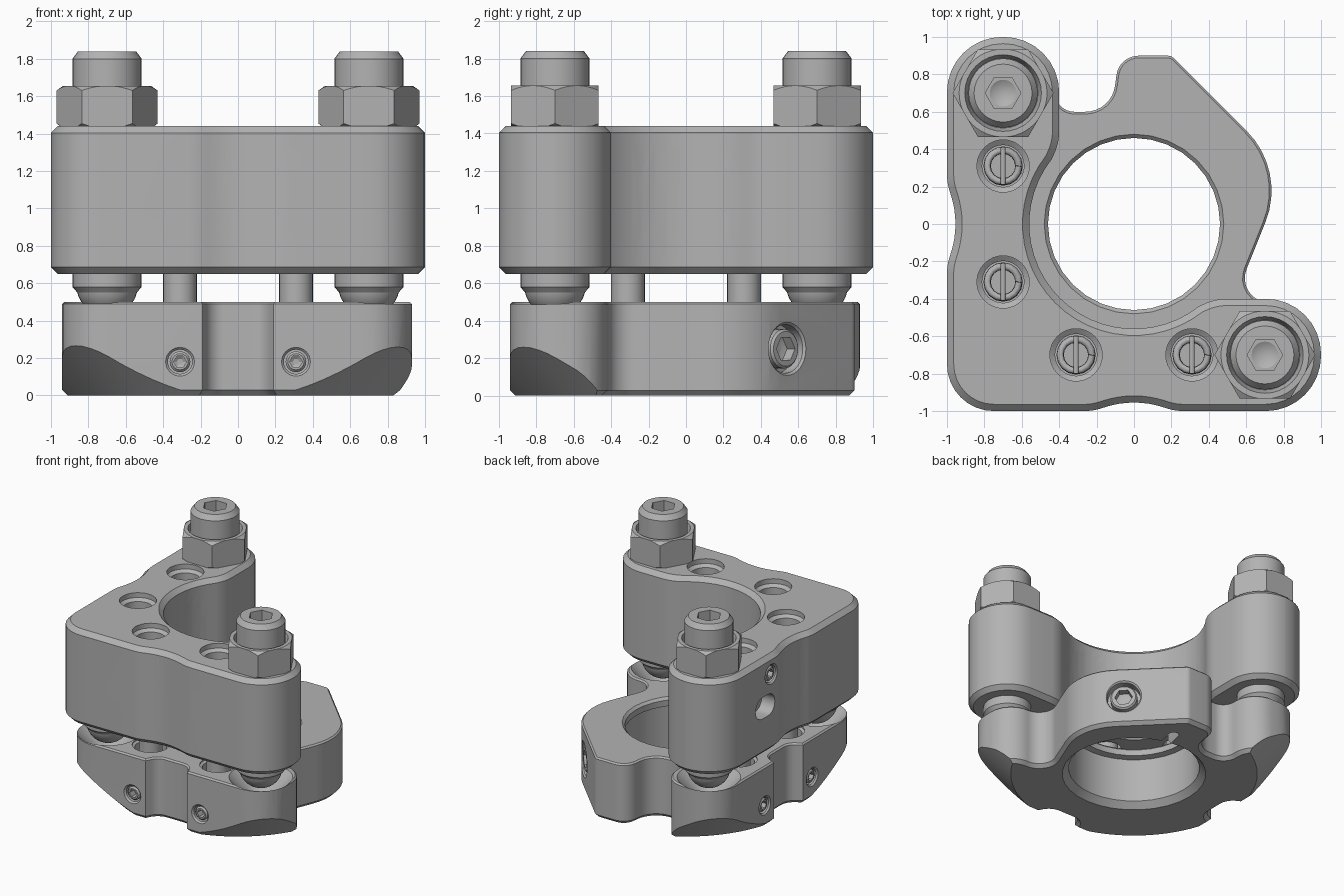
import bpy, bmesh, math
from mathutils import Matrix, Vector

cube = bpy.data.objects.get("Cube")
if cube:
    bpy.data.objects.remove(cube, do_unlink=True)

grey = bpy.data.materials.new("satin grey")
grey.use_nodes = True
grey.diffuse_color = (0.45, 0.45, 0.45, 1)
grey.node_tree.nodes["Principled BSDF"].inputs["Base Color"].default_value = (0.45, 0.45, 0.45, 1)

Z = Vector((0, 0, 1))


def finish(name, bm, matrix):
    bmesh.ops.remove_doubles(bm, verts=bm.verts, dist=0.0005)
    bm.transform(matrix)
    bmesh.ops.recalc_face_normals(bm, faces=bm.faces)
    mesh = bpy.data.meshes.new(name)
    bm.to_mesh(mesh)
    bm.free()
    mesh.materials.append(grey)
    obj = bpy.data.objects.new(name, mesh)
    bpy.context.collection.objects.link(obj)
    return obj


def lathe(name, profile, matrix=Matrix(), sides=32):
    """Revolve (radius, height) pairs around the local z axis."""
    bm = bmesh.new()
    rings = []
    for r, z in profile:
        angles = [math.tau * i / sides for i in range(sides)]
        rings.append([bm.verts.new((r * math.cos(a), r * math.sin(a), z)) for a in angles])
    for low, high in zip(rings, rings[1:]):
        for i in range(sides):
            j = (i + 1) % sides
            bm.faces.new((low[i], low[j], high[j], high[i]))
    for ring, (r, z) in ((rings[0], profile[0]), (rings[-1], profile[-1])):
        if r > 0:
            bm.faces.new(ring)
    return finish(name, bm, matrix)


def rounded(corners, steps=8):
    """Turn (x, y, radius) corners into a filleted outline."""
    out = []
    for i, (x, y, r) in enumerate(corners):
        p = Vector((x, y))
        if r == 0:
            out.append(p)
            continue
        a = (Vector(corners[i - 1][:2]) - p).normalized()
        b = (Vector(corners[(i + 1) % len(corners)][:2]) - p).normalized()
        half = a.angle(b) / 2
        centre = p + (a + b).normalized() * r / math.sin(half)
        start = p + a * r / math.tan(half) - centre
        sweep = math.pi - 2 * half
        sign = 1 if a.x * b.y - a.y * b.x < 0 else -1
        for k in range(steps + 1):
            out.append(centre + Matrix.Rotation(sign * sweep * k / steps, 2) @ start)
    return out


def prism(name, outline, z0, z1, matrix=Matrix(), top=0, bottom=0):
    """Extrude an outline, with optional chamfers on its rims."""
    bm = bmesh.new()
    low = [bm.verts.new((p.x, p.y, z0)) for p in outline]
    high = [bm.verts.new((p.x, p.y, z1)) for p in outline]
    n = len(outline)
    bm.faces.new(low)
    bm.faces.new(high)
    for i in range(n):
        j = (i + 1) % n
        bm.faces.new((low[i], low[j], high[j], high[i]))
    bmesh.ops.recalc_face_normals(bm, faces=bm.faces)
    for level, size in ((z0, bottom), (z1, top)):
        if size:
            rim = [e for e in bm.edges if all(abs(v.co.z - level) < 1e-5 for v in e.verts)]
            bmesh.ops.bevel(bm, geom=rim, offset=size, offset_type='OFFSET', segments=1,
                            affect='EDGES', clamp_overlap=False)
    return finish(name, bm, matrix)


def cut(obj, cutter, operation='DIFFERENCE'):
    mod = obj.modifiers.new("cut", 'BOOLEAN')
    mod.operation, mod.solver, mod.object = operation, 'EXACT', cutter
    bpy.context.view_layer.objects.active = obj
    bpy.ops.object.modifier_apply(modifier=mod.name)
    bpy.data.objects.remove(cutter, do_unlink=True)


def frame(origin, across, inward):
    """Local x runs across a wall, y up, z into it."""
    m = Matrix((across, Z, inward)).transposed().to_4x4()
    m.translation = origin
    return m


def swap(points):
    return [(p[1], p[0], *p[2:]) for p in reversed(points)]


def at(x, y, z=0):
    return Matrix.Translation((x, y, z))


def socket_screw(name, body, m, hole, head, key):
    """Recessed screw with a hexagon socket."""
    cut(body, lathe("cutter", [(hole + .012, -.1), (hole + .012, 0), (hole, .012), (hole, .08)], m))
    screw = lathe(name, [(head - .012, .01), (head, .022), (head, .14)], m)
    cut(screw, lathe("cutter", [(key, -.05), (key, .07), (0, .09)], m, 6))


# Upper L-shaped plate
arm = [(-.22, -1, .3), (0, -.93, .5), (.22, -1, .3), (1, -1, .295), (1, -.4, .295), (.43, -.4, .3)]
inner = []
for i in range(25):
    a = math.radians(-52 - 166 * i / 24)
    inner.append((.56 * math.cos(a), .56 * math.sin(a), 0))
upper = prism("upper_plate", rounded(arm + inner + swap(arm) + [(-1, -1, .25)]),
              .65, 1.44, top=.036, bottom=.036)

# Lower plate, with its round lobe and slanted clamping face
foot = [(-.19, -.94, 0), (-.14, -.84, .1), (.14, -.84, .1), (.19, -.94, 0),
        (.93, -.94, .25), (.93, -.42, .2)]
lobe = [(.53, -.42, .13), (.814, .286, .45), (.2, .9, .05), (-.08, .9, .12),
        (-.12, .6, .16), (-.42, .6, .1)]
lower = prism("lower_plate", rounded(foot + lobe + swap(foot) + [(-.94, -.94, .25)]),
              0, .5, top=.012, bottom=.028)
cut(lower, lathe("cutter", [(.91, -.05), (1.56, .6)], sides=96), 'INTERSECT')
cut(lower, lathe("cutter", [(.58, -.05), (.56, 0), (.51, .05), (.51, .42), (.46, .43),
                            (.46, .48), (.5, .52)]))
slit = Matrix.Rotation(math.radians(77), 4, 'Z')
cut(lower, prism("cutter", rounded([(.4, -.04, 0), (.72, -.04, .039), (.72, .04, .039), (.4, .04, 0)]),
                 -.1, .15, slit))

# Conical ball seats at the three support points
supports = [(-.7, -.7), (.7, -.7), (-.7, .7)]
for x, y in supports:
    cut(lower, lathe("cutter", [(.08, .34), (.25, .51), (.25, .6)], at(x, y)))

# Features repeated on the front wall and the right-hand wall
X, Y = Vector((1, 0, 0)), Vector((0, 1, 0))
for side, across, inward in (("front", X, Y), ("side", Y, X)):
    def wall(u, z, depth):
        return frame(across * u + Z * z + inward * depth, across, inward)

    cut(upper, lathe("cutter", [(.185, -.2), (.185, .32), (.28, .32), (.28, .65)], wall(0, 1.045, -1), 48))
    cut(upper, lathe("cutter", [(.09, -.1), (.09, .1), (0, .15)], wall(-.4, 1.045, -1)))
    slot = [(-.125, -.088, .087), (.125, -.088, .087), (.125, .088, .087), (-.125, .088, .087)]
    cut(upper, prism("cutter", rounded(slot), -.1, .12, wall(.39, 1.045, -1)))

    for u in (-.31, .31):
        p = across * u - inward * .7
        spot = at(p.x, p.y)
        # Spring wells
        cut(upper, lathe("cutter", [(.112, .55), (.112, 1.38), (.14, 1.4), (.14, 1.5)], spot))
        cut(lower, lathe("cutter", [(.12, .3), (.12, .48), (.14, .49), (.14, .6)], spot))
        socket_screw(side + "_upper_set_screw", upper, wall(u, 1.285, -1), .07, .06, .036)
        socket_screw(side + "_lower_set_screw", lower, wall(u, .18, -.94), .065, .055, .034)
        # Spring, sleeve and hook bar
        lathe("spring_sleeve", [(.09, .28), (.09, .95)], spot)
        curve = bpy.data.curves.new("spring", 'CURVE')
        curve.dimensions = '3D'
        curve.bevel_depth, curve.bevel_resolution = .02, 1
        line = curve.splines.new('POLY')
        turns, per_turn = 7, 16
        line.points.add(turns * per_turn)
        for i, pt in enumerate(line.points):
            a = math.tau * i / per_turn
            pt.co = (p.x + .085 * math.cos(a), p.y + .085 * math.sin(a), .95 + .045 * i / per_turn, 1)
        curve.materials.append(grey)
        bpy.context.collection.objects.link(bpy.data.objects.new("spring", curve))
        lathe("spring_hook", [(.014, -.1), (.014, .1)], frame(p + Z * 1.28, X, Y), 12)

# Screws on the slanted face
inward = Vector((-1, -1, 0)).normalized()
across = Vector((-1, 1, 0)).normalized()
for name, x, y, hole, head, key in (("clamp_screw", .56, .54, .13, .105, .07),
                                    ("locking_screw", .28, .82, .075, .055, .034)):
    socket_screw(name, lower, frame(Vector((x, y, .25)), across, inward), hole, head, key)

# Ball-ended supports
for x, y in supports:
    lathe("support_collar", [(.12, .5), (.15, .54), (.185, .58), (.185, .7)], at(x, y))
    ball = [(.165 * math.sin(math.pi * i / 16), .59 - .165 * math.cos(math.pi * i / 16)) for i in range(17)]
    lathe("support_ball", ball, at(x, y))

# Adjuster bolts and hexagon nuts
for x, y in supports[1:]:
    bolt = lathe("adjuster_bolt", [(.185, 1.2), (.185, 1.8), (.155, 1.84)], at(x, y))
    cut(bolt, lathe("cutter", [(.095, 1.68), (.095, 1.9)], at(x, y), 6))
    cut(bolt, lathe("cutter", [(0, 1.64), (.08, 1.685)], at(x, y), 24))
    nut = lathe("lock_nut", [(.27, 1.43), (.27, 1.655)], at(x, y), 6)
    cut(nut, lathe("cutter", [(.225, 1.42), (.285, 1.465), (.285, 1.62), (.235, 1.655), (.22, 1.66)],
                   at(x, y), 48), 'INTERSECT')
    cut(nut, lathe("cutter", [(.187, 1.6), (.21, 1.67)], at(x, y)))

# Smooth round surfaces, keep edges crisp
bpy.ops.object.select_all(action='DESELECT')
for obj in bpy.context.scene.objects:
    if obj.type == 'MESH':
        obj.select_set(True)
        bpy.context.view_layer.objects.active = obj
bpy.ops.object.shade_smooth_by_angle(angle=math.radians(28))
